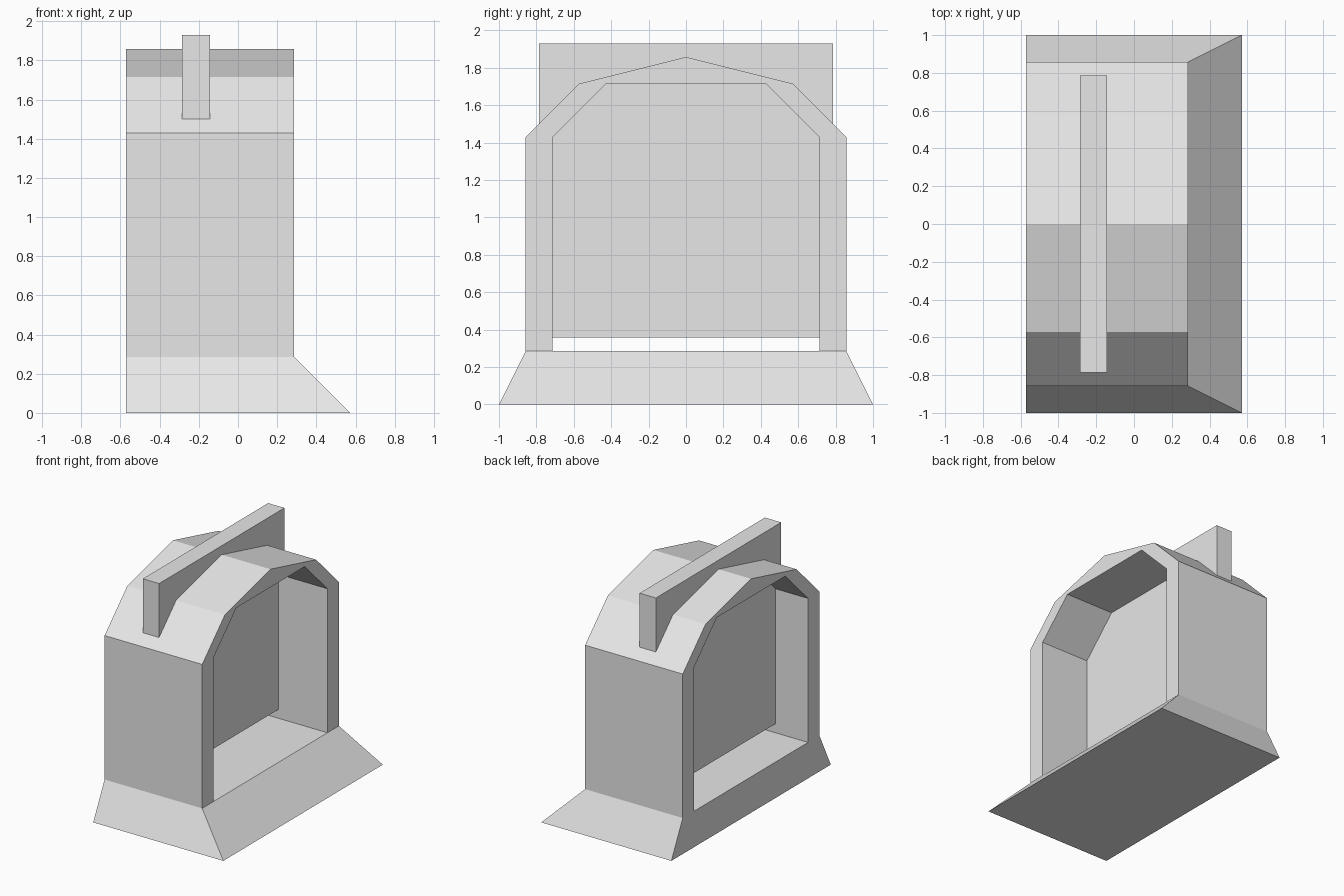
import bpy, bmesh

if "Cube" in bpy.data.objects:
    bpy.data.objects.remove(bpy.data.objects["Cube"])

U = 1 / 7  # the model sits on a 1/7 unit grid

grey = bpy.data.materials.new("light grey")
grey.diffuse_color = (0.8, 0.8, 0.8, 1)
grey.use_nodes = True
grey.node_tree.nodes["Principled BSDF"].inputs["Base Color"].default_value = grey.diffuse_color


def finish(name, bm):
    bmesh.ops.recalc_face_normals(bm, faces=bm.faces)
    mesh = bpy.data.meshes.new(name)
    bm.to_mesh(mesh)
    bm.free()
    mesh.materials.append(grey)
    obj = bpy.data.objects.new(name, mesh)
    bpy.context.collection.objects.link(obj)
    return obj


def loft(name, ring_a, ring_b):
    """Closed solid between two matching outlines, in grid units."""
    bm = bmesh.new()
    a = [bm.verts.new([c * U for c in p]) for p in ring_a]
    b = [bm.verts.new([c * U for c in p]) for p in ring_b]
    n = len(a)
    bm.faces.new(a)
    bm.faces.new(b[::-1])
    for i in range(n):
        j = (i + 1) % n
        bm.faces.new((a[i], b[i], b[j], a[j]))
    return finish(name, bm)


def rect(x0, x1, y, z):
    return [(x0, -y, z), (x1, -y, z), (x1, y, z), (x0, y, z)]


# Sloped plinth, sheer on its -x side
loft("base", rect(-4, 4, 7, 0), rect(-4, 2, 6, 2))

# Arch: half outline in (y, z), mirrored, then extruded along x
outer = [(6, 2), (6, 10), (4, 12)]
inner = [(3, 12), (5, 10), (5, 2)]
mirror = lambda pts: [(-y, z) for y, z in reversed(pts)]
outline = mirror(inner) + inner + outer + [(0, 13)] + mirror(outer)
loft("arch", [(-4, y, z) for y, z in outline], [(2, y, z) for y, z in outline])

# Gate panel sliding through the arch, raised just above the sill
loft("gate", rect(-2, -1, 5.5, 2.5), rect(-2, -1, 5.5, 13.5))
